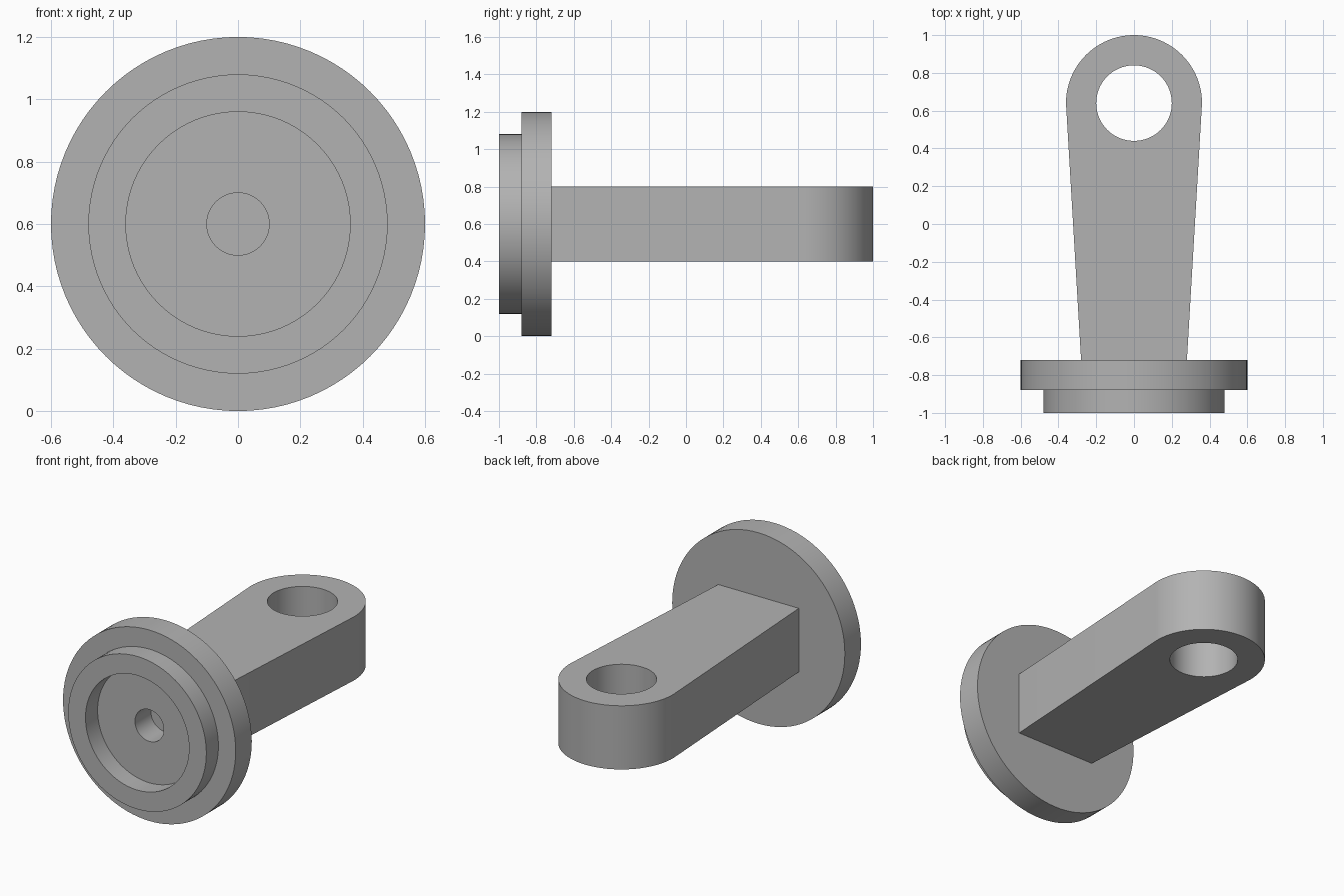
import bpy, bmesh
from math import pi, sin, cos, radians

SEGMENTS = 96
MID_Z = 0.6

if "Cube" in bpy.data.objects:
    bpy.data.objects.remove(bpy.data.objects["Cube"], do_unlink=True)

# Plain grey metal
grey = bpy.data.materials.new("plain_grey")
grey.use_nodes = True
colour = (0.45, 0.45, 0.45, 1)
grey.diffuse_color = colour
grey.node_tree.nodes["Principled BSDF"].inputs["Base Color"].default_value = colour


def finish(bm, name):
    bmesh.ops.recalc_face_normals(bm, faces=bm.faces)
    mesh = bpy.data.meshes.new(name)
    bm.to_mesh(mesh)
    bm.free()
    mesh.materials.append(grey)
    obj = bpy.data.objects.new(name, mesh)
    bpy.context.collection.objects.link(obj)
    return obj


def smooth(obj):
    bpy.ops.object.select_all(action="DESELECT")
    obj.select_set(True)
    bpy.context.view_layer.objects.active = obj
    bpy.ops.object.shade_smooth_by_angle(angle=radians(25))


def lathe(name, profile):
    """Turn (radius, y) points around the horizontal y axis."""
    bm = bmesh.new()
    verts = [bm.verts.new((r, y, MID_Z)) for r, y in profile]
    edges = [bm.edges.new(pair) for pair in zip(verts, verts[1:])]
    bmesh.ops.spin(bm, geom=verts + edges, cent=(0, 0, MID_Z), axis=(0, 1, 0),
                   angle=2 * pi, steps=SEGMENTS, use_merge=True)
    bmesh.ops.remove_doubles(bm, verts=bm.verts, dist=1e-5)
    return finish(bm, name)


def prism(name, outline, bottom, top):
    """Extrude an (x, y) outline from one height to another."""
    bm = bmesh.new()
    face = bm.faces.new([bm.verts.new((x, y, bottom)) for x, y in outline])
    side = bmesh.ops.extrude_face_region(bm, geom=[face])["geom"]
    verts = [v for v in side if isinstance(v, bmesh.types.BMVert)]
    bmesh.ops.translate(bm, verts=verts, vec=(0, 0, top - bottom))
    return finish(bm, name)


def arc(radius, centre_y, sweep, steps):
    return [(radius * cos(sweep * i / steps), centre_y + radius * sin(sweep * i / steps))
            for i in range(steps + 1)]


# Stepped round flange with a front recess and a small blind bore
flange = lathe("flange", [
    (0, -0.72), (0.6, -0.72), (0.6, -0.88), (0.48, -0.88), (0.48, -1),
    (0.36, -1), (0.36, -0.88), (0.1, -0.88), (0.1, -0.72 - 0.002), (0, -0.72 - 0.002)])
smooth(flange)

# Tapered arm with a rounded end
EYE_Y = 0.64
outline = arc(0.36, EYE_Y, pi, SEGMENTS // 2) + [(-0.28, -0.72), (0.28, -0.72)]
arm = prism("arm", outline, MID_Z - 0.2, MID_Z + 0.2)

# Eye hole through the arm
cutter = prism("eye_cutter", arc(0.2, EYE_Y, 2 * pi, SEGMENTS)[:-1], 0.3, 0.9)
cutter.hide_render = True
cut = arm.modifiers.new("eye_hole", "BOOLEAN")
cut.operation = "DIFFERENCE"
cut.solver = "EXACT"
cut.object = cutter
bpy.context.view_layer.objects.active = arm
bpy.ops.object.modifier_apply(modifier=cut.name)
bpy.data.objects.remove(cutter, do_unlink=True)
smooth(arm)
